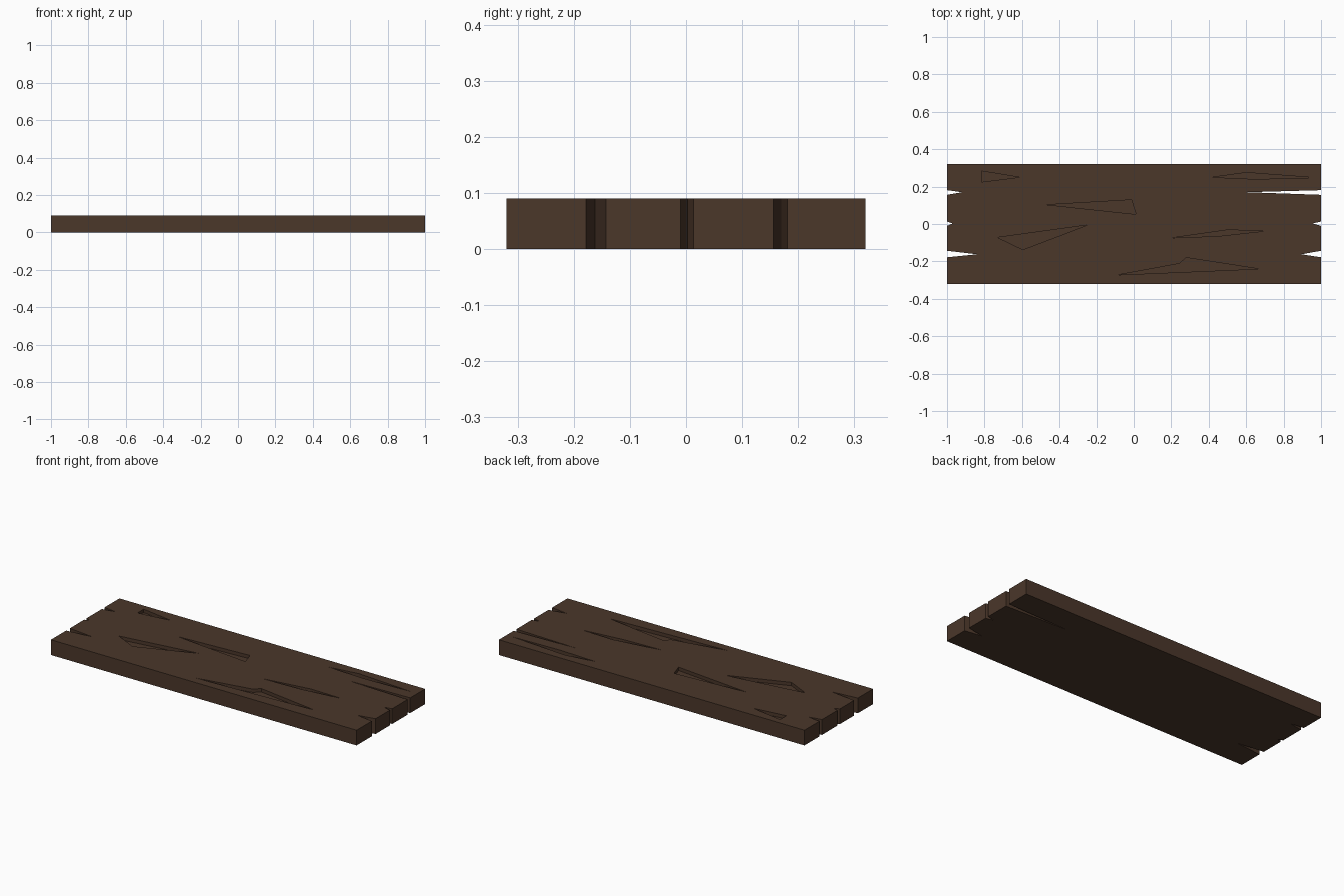
import bpy, bmesh

if "Cube" in bpy.data.objects:
    bpy.data.objects.remove(bpy.data.objects["Cube"])

H = 0.09       # board thickness
DEPTH = 0.02   # gouge depth

mat = bpy.data.materials.new("dark_wood")
mat.diffuse_color = (0.07, 0.038, 0.023, 1)
mat.use_nodes = True
mat.node_tree.nodes["Principled BSDF"].inputs["Base Color"].default_value = mat.diffuse_color


def prism(name, pts, z0, z1):
    """Extrude a flat outline from z0 up to z1."""
    bm = bmesh.new()
    face = bm.faces.new([bm.verts.new((x, y, z0)) for x, y in pts])
    ext = bmesh.ops.extrude_face_region(bm, geom=[face])
    for v in ext["geom"]:
        if isinstance(v, bmesh.types.BMVert):
            v.co.z = z1
    bmesh.ops.recalc_face_normals(bm, faces=bm.faces)
    me = bpy.data.meshes.new(name)
    bm.to_mesh(me)
    bm.free()
    ob = bpy.data.objects.new(name, me)
    bpy.context.collection.objects.link(ob)
    me.materials.append(mat)
    return ob


# split ends: (y low, y high, tip y, right tip x, left tip x)
splits = [(-0.178, -0.143, -0.162, 0.895, -0.84),
          (-0.01, 0.013, 0.003, 0.955, -0.97),
          (0.156, 0.181, 0.17, 0.60, -0.92)]
outline = [(-1, -0.32), (1, -0.32)]
for lo, hi, ty, rx, lx in splits:
    outline += [(1, lo), (rx, ty), (1, hi)]
outline += [(1, 0.32), (-1, 0.32)]
for lo, hi, ty, rx, lx in reversed(splits):
    outline += [(-1, hi), (lx, ty), (-1, lo)]
plank = prism("plank", outline, 0, H)

# shallow gouges carved in the top
gouges = [
    [(-0.815, 0.225), (-0.615, 0.25), (-0.815, 0.283)],
    [(-0.73, -0.072), (-0.595, -0.137), (-0.25, -0.006)],
    [(-0.465, 0.103), (0.012, 0.052), (-0.012, 0.129)],
    [(-0.085, -0.272), (0.667, -0.24), (0.28, -0.18), (0.243, -0.212)],
    [(0.205, -0.074), (0.45, -0.065), (0.705, -0.037), (0.5, -0.032)],
    [(0.42, 0.25), (0.65, 0.24), (0.96, 0.248), (0.6, 0.275)],
]
for i, pts in enumerate(gouges):
    cutter = prism(f"gouge_cutter_{i}", pts, H - DEPTH, H + 0.05)
    cutter.hide_render = True
    cutter.hide_set(True)
    mod = plank.modifiers.new(f"gouge_{i}", "BOOLEAN")
    mod.operation = "DIFFERENCE"
    mod.solver = "EXACT"
    mod.object = cutter

# bake the carving and discard the cutters
bpy.context.view_layer.update()
dg = bpy.context.evaluated_depsgraph_get()
carved = bpy.data.meshes.new_from_object(plank.evaluated_get(dg))
plank.modifiers.clear()
plank.data = carved
for ob in list(bpy.data.objects):
    if ob.name.startswith("gouge_cutter"):
        bpy.data.objects.remove(ob)
